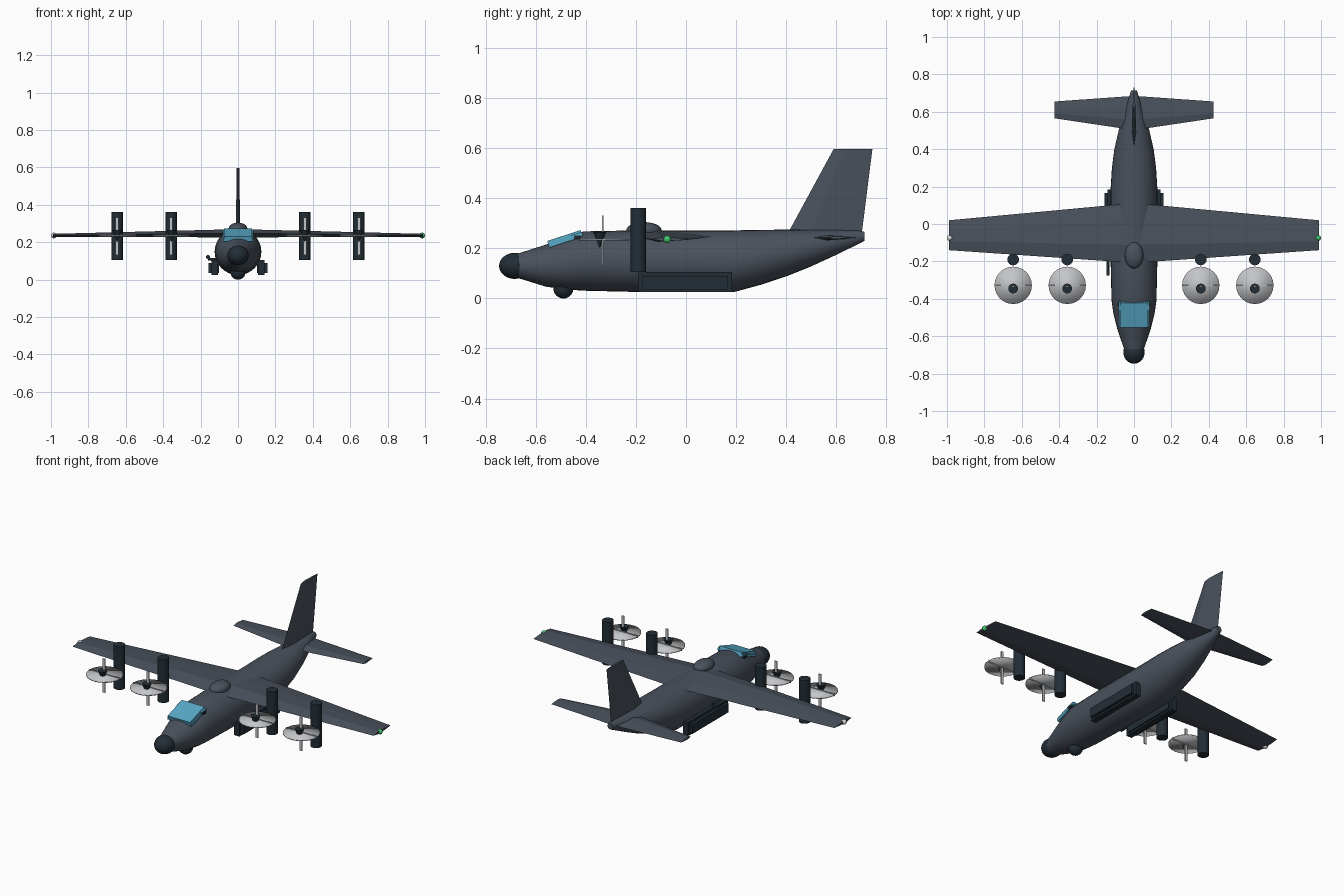
import bpy, bmesh, math
from mathutils import Matrix, Vector

cube = bpy.data.objects.get("Cube")
if cube:
    bpy.data.objects.remove(cube, do_unlink=True)


def material(name, rgb):
    m = bpy.data.materials.new(name)
    m.use_nodes = True
    m.diffuse_color = (*rgb, 1)
    node = next(n for n in m.node_tree.nodes if n.type == 'BSDF_PRINCIPLED')
    node.inputs["Base Color"].default_value = (*rgb, 1)
    node.inputs["Roughness"].default_value = 0.6
    return m


HULL = material("slate_grey", (0.068, 0.083, 0.108))
DARK = material("dark_blue_grey", (0.016, 0.027, 0.036))
GLASS = material("sky_blue_glass", (0.1, 0.4, 0.58))
METAL = material("light_grey", (0.55, 0.56, 0.58))
GREEN = material("green_light", (0.05, 0.55, 0.16))
WHITE = material("white_light", (0.7, 0.7, 0.7))


def finish(name, bm, mat, angle=None):
    """Turn a bmesh into a named object; angle sets the smoothing limit."""
    bmesh.ops.recalc_face_normals(bm, faces=bm.faces)
    mesh = bpy.data.meshes.new(name)
    bm.to_mesh(mesh)
    bm.free()
    mesh.materials.append(mat)
    ob = bpy.data.objects.new(name, mesh)
    bpy.context.collection.objects.link(ob)
    if angle is not None:
        bpy.ops.object.select_all(action='DESELECT')
        ob.select_set(True)
        bpy.context.view_layer.objects.active = ob
        bpy.ops.object.shade_smooth_by_angle(angle=math.radians(angle))
    return ob


def loft(name, rings, mat, angle=None):
    """Skin a list of equal-length closed rings and cap both ends."""
    bm = bmesh.new()
    loops = [[bm.verts.new(p) for p in ring] for ring in rings]
    n = len(loops[0])
    for a, b in zip(loops, loops[1:]):
        for i in range(n):
            j = (i + 1) % n
            bm.faces.new((a[i], a[j], b[j], b[i]))
    bm.faces.new(loops[0])
    bm.faces.new(loops[-1])
    return finish(name, bm, mat, angle)


def box(name, centre, size, mat, tilt=0):
    bm = bmesh.new()
    bmesh.ops.create_cube(bm, size=1, matrix=Matrix.Translation(centre)
                          @ Matrix.Rotation(math.radians(tilt), 4, 'X')
                          @ Matrix.Diagonal((*size, 1)))
    return finish(name, bm, mat)


def ball(name, centre, radii, mat):
    bm = bmesh.new()
    bmesh.ops.create_uvsphere(bm, u_segments=24, v_segments=16, radius=1,
                              matrix=Matrix.Translation(centre)
                              @ Matrix.Diagonal((*radii, 1)))
    return finish(name, bm, mat, 60)


def tube(name, centre, r_low, r_top, depth, mat, axis='Z', angle=40):
    bm = bmesh.new()
    turn = Matrix.Rotation(math.pi / 2, 4, 'X') if axis == 'Y' else Matrix()
    bmesh.ops.create_cone(bm, cap_ends=True, segments=24, radius1=r_low,
                          radius2=r_top, depth=depth,
                          matrix=Matrix.Translation(centre) @ turn)
    return finish(name, bm, mat, angle)


# Fuselage: y, half width, bottom, top
stations = [(-0.69, 0.046, 0.085, 0.175), (-0.66, 0.056, 0.078, 0.183),
            (-0.56, 0.09, 0.047, 0.215), (-0.48, 0.11, 0.036, 0.245),
            (-0.41, 0.12, 0.031, 0.268), (-0.2, 0.125, 0.026, 0.272),
            (0.19, 0.125, 0.025, 0.272), (0.3, 0.118, 0.055, 0.274),
            (0.4, 0.105, 0.088, 0.275), (0.5, 0.082, 0.128, 0.275),
            (0.6, 0.052, 0.174, 0.274), (0.69, 0.023, 0.218, 0.271),
            (0.713, 0.016, 0.23, 0.266)]
SIDES = 32
hull = []
for y, w, low, top in stations:
    turns = [2 * math.pi * i / SIDES for i in range(SIDES)]
    hull.append([(w * math.cos(t), y, (low + top) / 2 + (top - low) / 2 * math.sin(t))
                 for t in turns])
loft("fuselage", hull, HULL, 50)
ball("nose_radome", (0, -0.685, 0.13), (0.057, 0.062, 0.052), DARK)
ball("chin_turret", (0, -0.49, 0.04), (0.04, 0.04, 0.04), DARK)
ball("roof_dome", (0, -0.168, 0.273), (0.05, 0.07, 0.032), HULL)


# Lifting surfaces with a simple creased section
def section(front, back, half, place):
    crease = front + 0.3 * (back - front)
    aft = front + 0.7 * (back - front)
    return [place(y, t) for y, t in ((front, 0), (crease, half), (aft, half * 0.6),
                                     (back, 0), (aft, -half * 0.6), (crease, -half))]


def span(name, root, tip):
    """root and tip: half span, front, back, half thickness, height"""
    rings = []
    for x, front, back, half, z in ((-tip[0], *tip[1:]), root, tip):
        rings.append(section(front, back, half, lambda y, t: (x, y, z + t)))
    return loft(name, rings, HULL)


span("wing", (0, -0.208, 0.112, 0.022, 0.248), (0.988, -0.14, 0.02, 0.008, 0.237))
span("tailplane", (0, 0.502, 0.685, 0.012, 0.243), (0.425, 0.565, 0.655, 0.006, 0.243))
loft("tail_fin", [section(front, back, half, lambda y, t: (t, y, z))
                  for front, back, half, z in ((0.396, 0.7, 0.012, 0.24),
                                               (0.59, 0.745, 0.007, 0.597))], HULL)

# Cockpit glazing
box("windshield", (0, -0.484, 0.239), (0.148, 0.14, 0.026), GLASS, 18)
box("windshield_sill", (0, -0.49, 0.229), (0.158, 0.122, 0.014), GLASS, 18)
for side, label in ((1, "left"), (-1, "right")):
    box(label + "_cockpit_window", (side * 0.076, -0.436, 0.252),
        (0.012, 0.045, 0.016), GLASS, 15)
    box(label + "_window_frame", (side * 0.078, -0.436, 0.244),
        (0.016, 0.025, 0.014), DARK)

    # Side pods along the lower hull
    box(label + "_pod_plate", (side * 0.125, -0.003, 0.065), (0.034, 0.375, 0.08), DARK)
    box(label + "_pod", (side * 0.13, -0.003, 0.063), (0.058, 0.34, 0.054), DARK)

    # Engines and propellers
    for place, x in (("inner", side * 0.357), ("outer", side * 0.646)):
        tag = f"{label}_{place}_"
        tube(tag + "engine", (x, -0.19, 0.233), 0.031, 0.031, 0.256, DARK)
        tube(tag + "propeller_disc", (x, -0.328, 0.235), 0.1, 0.1, 0.006, METAL, angle=180)
        tube(tag + "spinner", (x, -0.345, 0.235), 0.002, 0.026, 0.062, DARK)
        box(tag + "upright_blade", (x, -0.333, 0.231), (0.016, 0.006, 0.2), METAL)
        box(tag + "cross_blade", (x, -0.328, 0.235), (0.2, 0.004, 0.014), METAL)

# Wing tip lights
ball("left_tip_light", (0.985, -0.075, 0.236), (0.015, 0.015, 0.015), GREEN)
ball("right_tip_light", (-0.985, -0.075, 0.236), (0.015, 0.015, 0.015), WHITE)

# Guns on the right flank
tube("long_gun", (-0.14, -0.18, 0.108), 0.008, 0.008, 0.19, DARK, 'Y')
tube("short_gun", (-0.16, -0.1, 0.121), 0.011, 0.011, 0.12, DARK, 'Y')
box("gun_mount", (-0.135, -0.1, 0.11), (0.05, 0.05, 0.014), DARK)
